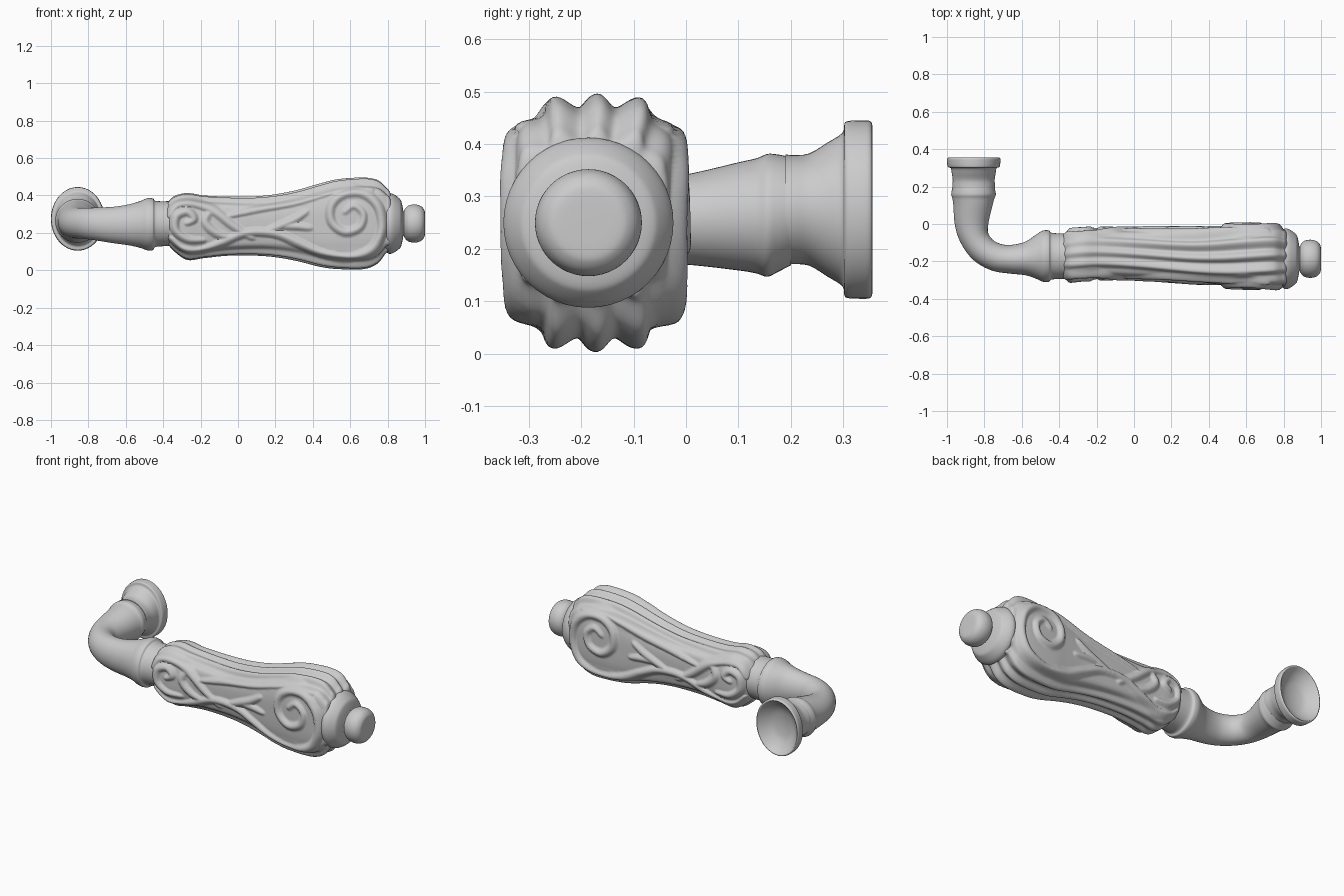
import bpy, bmesh
from math import sin, cos, pi, radians
from mathutils import Vector, kdtree


def spline(rows, steps):
    """Catmull-Rom interpolation of tuples of any length."""
    out = []
    for i in range(len(rows) - 1):
        quad = [rows[max(i - 1, 0)], rows[i], rows[i + 1], rows[min(i + 2, len(rows) - 1)]]
        for k in range(steps):
            t = k / steps
            out.append(tuple(0.5 * (2 * b + (c - a) * t + (2 * a - 5 * b + 4 * c - d) * t * t
                                    + (3 * b - a - 3 * c + d) * t ** 3)
                             for a, b, c, d in zip(*quad)))
    out.append(tuple(rows[-1]))
    return out


def loft(name, rings, angle=40):
    """Skin closed rings of points and cap both ends."""
    bm = bmesh.new()
    vr = [[bm.verts.new(p) for p in ring] for ring in rings]
    n = len(vr[0])
    for a, b in zip(vr, vr[1:]):
        for i in range(n):
            j = (i + 1) % n
            bm.faces.new((a[i], a[j], b[j], b[i]))
    bm.faces.new(vr[0][::-1])
    bm.faces.new(vr[-1])
    bmesh.ops.recalc_face_normals(bm, faces=bm.faces)
    me = bpy.data.meshes.new(name)
    bm.to_mesh(me)
    bm.free()
    ob = bpy.data.objects.new(name, me)
    bpy.context.collection.objects.link(ob)
    bpy.context.view_layer.objects.active = ob
    ob.select_set(True)
    bpy.ops.object.shade_smooth_by_angle(angle=radians(angle))
    ob.select_set(False)
    return ob


def oval(c, heading, rh, rv, n=48):
    """Upright ellipse facing a horizontal heading in degrees."""
    h = radians(heading)
    side = Vector((-sin(h), cos(h), 0))
    return [Vector(c) + side * rh * cos(2 * pi * i / n) + Vector((0, 0, rv * sin(2 * pi * i / n)))
            for i in range(n)]


# Mounting flange with dished end: y, horizontal radius, vertical radius
flange = [(.29, .02, .025), (.30, .07, .085), (.325, .105, .13), (.347, .127, .153),
          (.355, .135, .161), (.350, .142, .169), (.335, .143, .170), (.310, .140, .169),
          (.302, .134, .164), (.298, .122, .146), (.27, .117, .128), (.235, .112, .107),
          (.205, .114, .104), (.190, .114, .105)]
loft("mounting_flange", [oval((-.857, y, .275), -90, rh, rv) for y, rh, rv in spline(flange, 3)])

# Bent neck: x, y, z, heading, horizontal radius, vertical radius
neck = [(-.858, .20, .272, -90, .112, .103), (-.858, .175, .268, -90, .117, .112),
        (-.858, .155, .264, -90, .119, .117), (-.859, .135, .263, -90, .112, .110),
        (-.861, .10, .262, -90, .105, .103), (-.868, .0, .256, -87, .090, .086),
        (-.853, -.075, .252, -72, .078, .082), (-.805, -.14, .250, -45, .075, .084),
        (-.735, -.178, .246, -20, .075, .090), (-.66, -.188, .242, -5, .077, .098),
        (-.58, -.184, .243, 0, .090, .110), (-.52, -.174, .245, 0, .120, .126),
        (-.485, -.172, .246, 0, .137, .139), (-.455, -.172, .246, 0, .137, .138),
        (-.435, -.172, .248, 0, .124, .122), (-.34, -.172, .25, 0, .12, .12)]
loft("bent_neck", [oval(r[:3], r[3], r[4], r[5]) for r in spline(neck, 6)])

# Scroll and leaf strokes: ridge width, ridge height, (x, z) points
strokes = [
    # long S-shaped scroll curling up at the wide end
    (.030, .022, [(-.36, .17), (-.30, .115), (-.2, .105), (-.08, .15), (.05, .20), (.2, .195),
                  (.32, .145), (.45, .085), (.6, .065), (.72, .115), (.77, .22), (.75, .34),
                  (.67, .41), (.57, .41), (.50, .35), (.50, .26), (.57, .205), (.65, .23),
                  (.67, .30), (.62, .345), (.57, .31)]),
    # leaf crossing the waist
    (.030, .020, [(-.37, .29), (-.32, .355), (-.23, .36), (-.13, .32), (-.03, .24), (.08, .17)]),
    # small curl at the narrow end
    (.028, .020, [(-.18, .16), (-.27, .165), (-.335, .215), (-.33, .29), (-.27, .315),
                  (-.235, .275), (-.275, .25)]),
    (.028, .018, [(-.14, .33), (-.175, .26), (-.12, .20), (-.04, .17)]),
    # waist leaves
    (.026, .018, [(.13, .20), (.22, .235), (.30, .27), (.37, .315)]),
    (.024, .016, [(.23, .235), (.31, .235), (.39, .225)]),
    # upper border
    (.026, .018, [(-.05, .29), (.1, .325), (.3, .365), (.45, .41), (.6, .45), (.72, .43)]),
]
samples = []
for width, height, pts in strokes:
    line = spline(pts, 14)
    for i, (x, z) in enumerate(line):
        taper = .45 + .55 * sin(pi * i / (len(line) - 1)) ** .5 if 0 < i < len(line) - 1 else .45
        samples.append((x, z, width * taper, height * taper))
tree = kdtree.KDTree(len(samples))
for i, s in enumerate(samples):
    tree.insert((s[0], s[1], 0), i)
tree.balance()


def relief(x, z):
    h = 0
    for _, i, d in tree.find_range((x, z, 0), .032):
        _, _, w, top = samples[i]
        if d < w:
            h = max(h, top * (1 - (d / w) ** 2))
    return h


# Carved grip: x, top z, bottom z, centre y, half depth
grip = [(-.39, .33, .18, -.172, .08), (-.378, .36, .145, -.172, .11), (-.34, .397, .10, -.168, .127),
        (-.27, .413, .055, -.162, .133), (-.18, .400, .065, -.158, .128), (-.05, .394, .078, -.158, .127),
        (.10, .396, .078, -.160, .130), (.22, .410, .067, -.164, .134), (.33, .433, .046, -.168, .141),
        (.44, .465, .018, -.170, .151), (.54, .488, .006, -.171, .160), (.67, .496, .006, -.172, .163),
        (.745, .483, .035, -.174, .160), (.79, .445, .09, -.178, .150), (.815, .41, .11, -.182, .138),
        (.82, .33, .17, -.185, .08)]
rings, N = [], 176
for x, zt, zb, cy, ry in spline(grip, 15):
    cz, rz = (zt + zb) / 2, (zt - zb) / 2
    wide = min(1, max(0, (x + .39) / .9))
    n = 2.5 + .9 * wide
    amp = .004 + .009 * wide
    ring = []
    for i in range(N):
        a = 2 * pi * (i + .5) / N
        c, s = cos(a), sin(a)
        r = (abs(c) ** n + abs(s) ** n) ** (-1 / n)
        y, z = cy + ry * c * r, cz + (rz - amp) * s * r
        # lengthwise flutes along the top and bottom
        flute = min(1, max(0, (abs(s) - .5) / .3))
        u = (y - cy) / ry
        k = amp * flute * cos(2 * pi * u * 2.1 + 1.2 * sin(5 * x))
        # scrollwork on the front and back
        h = relief(x, z) * min(1, abs(c) * 2)
        ring.append((x, y + k * c + (h if c > 0 else -h), z + k * s))
    rings.append(ring)
loft("carved_grip", rings, 60)

# End collar and round knob: x, radius
collar = [(.78, .14), (.80, .158), (.815, .162), (.835, .155), (.86, .137), (.872, .122),
          (.880, .09), (.885, .066), (.90, .066)]
knob = [(.885, .062), (.892, .078), (.908, .094), (.93, .101), (.955, .101), (.978, .093),
        (.993, .078), (.999, .06), (1.0, .02)]
for name, prof in (("end_collar", collar), ("end_knob", knob)):
    loft(name, [oval((x, -.186, .25), 0, r, r) for x, r in spline(prof, 4)])
